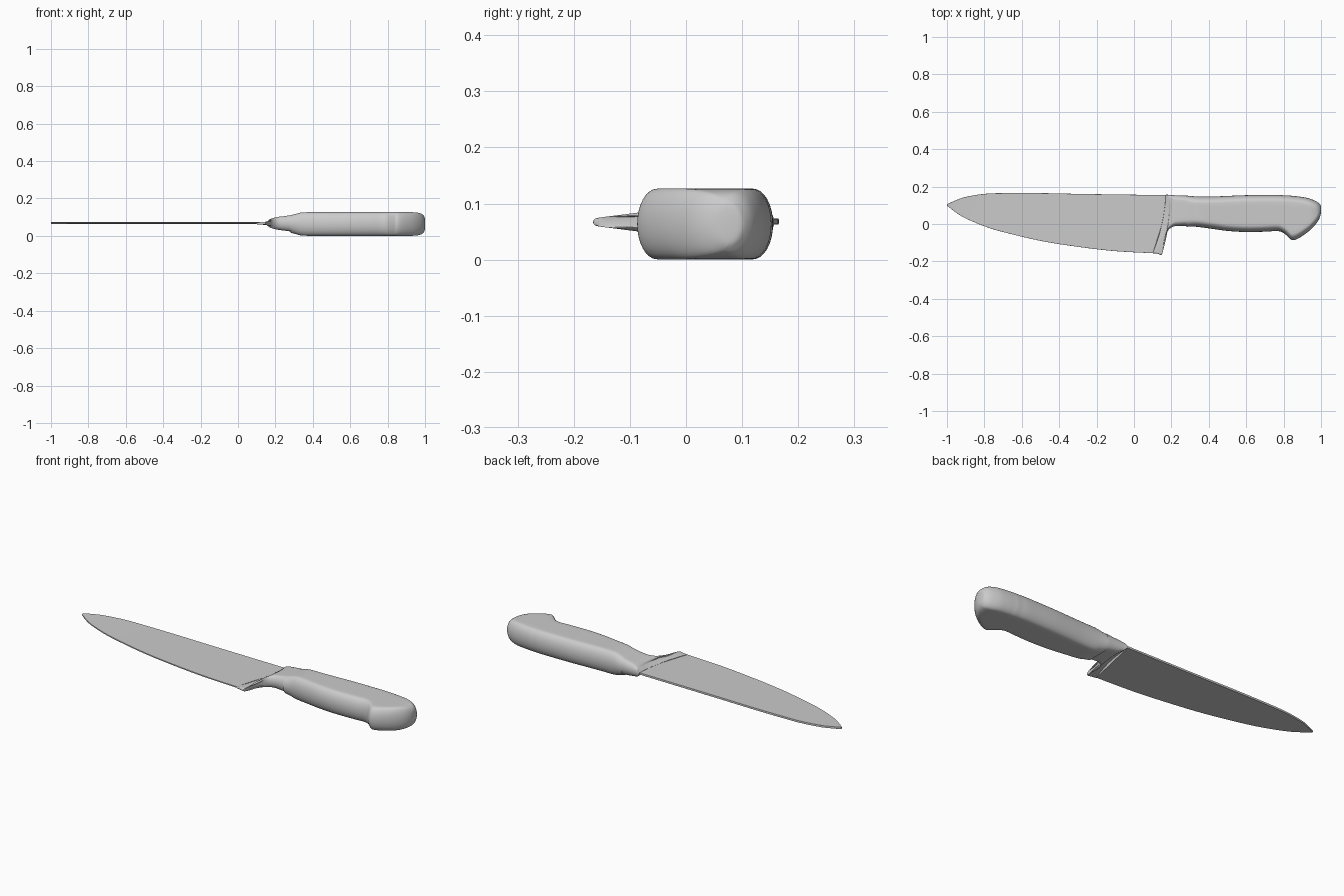
import bpy, math
from mathutils import Vector

cube = bpy.data.objects.get("Cube")
if cube:
    bpy.data.objects.remove(cube)

steel = bpy.data.materials.new("satin grey")
steel.use_nodes = True
GREY = (0.6, 0.6, 0.6, 1)
steel.diffuse_color = GREY
steel.node_tree.nodes["Principled BSDF"].inputs["Base Color"].default_value = GREY


def spline(stations, steps):
    """Smooth in-between stations (Catmull-Rom)."""
    out = []
    last = len(stations) - 1
    for i in range(last):
        a, b, c, d = (Vector(stations[min(max(k, 0), last)]) for k in range(i - 1, i + 3))
        for j in range(steps):
            t = j / steps
            out.append(0.5 * (2 * b + (c - a) * t + (2 * a - 5 * b + 4 * c - d) * t ** 2
                              + (3 * b - a - 3 * c + d) * t ** 3))
    out.append(Vector(stations[-1]))
    return out


def section(lo, hi, h_lo, h_hi, rounding, bow, zc, arc=8, flat=6):
    """Closed ring: two flat sides joined by elliptical ends."""
    length = (hi - lo).length
    r = min(rounding / max(length, 1e-5), 0.5)
    half = [(r * (1 - math.cos(a)), math.sin(a))
            for a in (math.pi / 2 * k / arc for k in range(arc + 1))]
    upper = half + [(r + (1 - 2 * r) * k / flat, 1) for k in range(1, flat)]
    upper += [(1 - s, w) for s, w in reversed(half)]
    ring = upper + [(s, -w) for s, w in reversed(upper[1:-1])]
    points = []
    for s, w in ring:
        p = lo.lerp(hi, s)
        points.append((p.x + 4 * bow * s * (1 - s), p.y, zc + w * (h_lo + (h_hi - h_lo) * s)))
    return points


def loft(name, stations, steps, zc, angle):
    """Station: lower x, lower y, upper x, upper y, lower half, upper half, rounding, bow."""
    verts, faces = [], []
    rows = spline(stations, steps)
    for xl, yl, xh, yh, hl, hh, r, bow in rows:
        ring = section(Vector((xl, yl)), Vector((xh, yh)), hl, hh, r, bow, zc)
        verts += ring
    n = len(ring)
    for i in range(len(rows) - 1):
        for j in range(n):
            k = (j + 1) % n
            faces.append((i * n + j, i * n + k, (i + 1) * n + k, (i + 1) * n + j))
    faces += [tuple(reversed(range(n))), tuple(range(len(verts) - n, len(verts)))]
    mesh = bpy.data.meshes.new(name)
    mesh.from_pydata(verts, [], faces)
    mesh.materials.append(steel)
    obj = bpy.data.objects.new(name, mesh)
    bpy.context.collection.objects.link(obj)
    bpy.ops.object.select_all(action='DESELECT')
    obj.select_set(True)
    bpy.context.view_layer.objects.active = obj
    bpy.ops.object.mode_set(mode='EDIT')
    bpy.ops.mesh.select_all(action='SELECT')
    bpy.ops.mesh.normals_make_consistent(inside=False)
    bpy.ops.object.mode_set(mode='OBJECT')
    bpy.ops.object.shade_smooth_by_angle(angle=math.radians(angle))
    return obj


# Blade: x, cutting edge, spine, ending in the slanted heel
blade = [(-1, .098, .106), (-.95, .06, .128), (-.9, .03, .145), (-.8, -.012, .161),
         (-.7, -.043, .165), (-.5, -.09, .165), (-.3, -.122, .161), (-.1, -.145, .158)]
blade = [(x, lo, x, hi, .003, .005, .0005, 0) for x, lo, hi in blade]
blade.append((.12, -.157, .185, .154, .003, .005, .0005, .015))
loft("blade", blade, 5, .068, 30)

# Bolster: flares from the blade into the handle, with a heel at its lower end
bolster = [(.1, -.157, .17, .157, .005, .006, .003, .015),
           (.125, -.159, .177, .157, .007, .014, .006, .015),
           (.15, -.161, .183, .156, .008, .02, .01, .016),
           (.16, -.09, .195, .155, .018, .026, .018, .01),
           (.18, -.038, .21, .154, .027, .031, .022, .004),
           (.21, -.014, .23, .153, .034, .035, .026, 0),
           (.25, -.01, .255, .152, .039, .039, .028, 0),
           (.285, -.01, .285, .151, .044, .044, .03, 0)]
loft("bolster", bolster, 5, .067, 35)

# Handle: x, belly, back, half thickness, with a hooked rounded butt
handle = [(.28, -.015, .152, .046), (.31, -.014, .149, .054), (.345, -.016, .147, .062),
          (.42, -.026, .147, .063), (.5, -.037, .15, .063), (.6, -.043, .154, .063),
          (.7, -.041, .155, .063), (.77, -.038, .155, .063), (.805, -.052, .153, .063),
          (.832, -.077, .152, .063), (.85, -.087, .15, .063), (.88, -.076, .147, .063),
          (.92, -.05, .141, .063), (.95, -.025, .132, .062), (.975, .003, .121, .057),
          (.99, .027, .11, .048), (.998, .05, .1, .035), (1, .068, .09, .015)]
handle = [(x, lo, x, hi, h, h, .036, 0) for x, lo, hi, h in handle]
loft("handle", handle, 4, .0635, 40)
